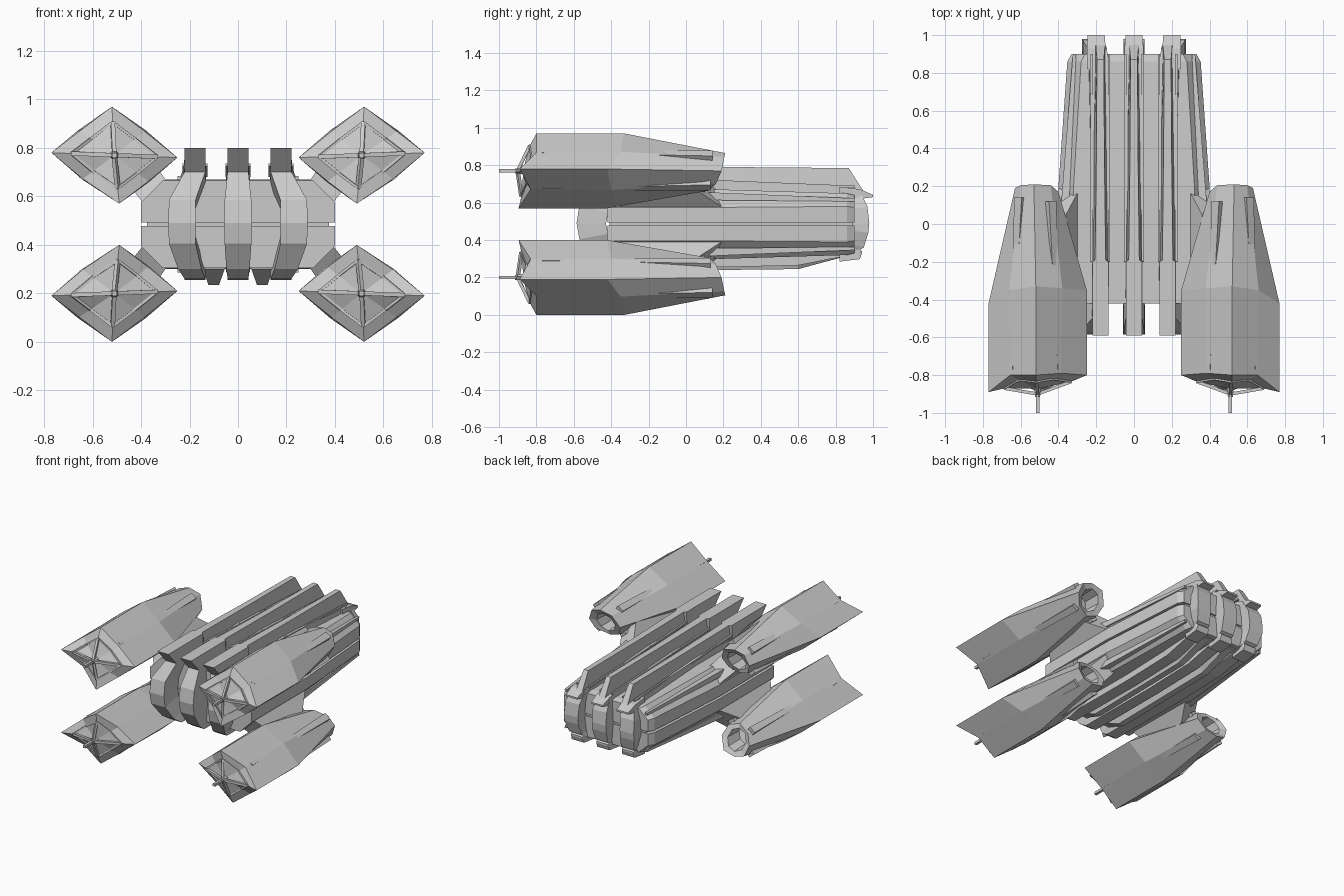
import bpy, bmesh, math
from mathutils import Vector

if "Cube" in bpy.data.objects:
    bpy.data.objects.remove(bpy.data.objects["Cube"])

MID = 0.485  # height of the mirror plane between upper and lower halves


def loft(name, rings, sx=1, sz=1):
    """Skin closed rings of points, cap both ends, optionally mirrored in x / about MID."""
    bm = bmesh.new()
    vr = [[bm.verts.new((sx * x, y, MID + sz * (z - MID))) for x, y, z in r] for r in rings]
    n = len(rings[0])
    for a, b in zip(vr, vr[1:]):
        for i in range(n):
            j = (i + 1) % n
            bm.faces.new((a[i], a[j], b[j], b[i]))
    bm.faces.new(vr[0])
    bm.faces.new(vr[-1])
    bmesh.ops.recalc_face_normals(bm, faces=bm.faces)
    me = bpy.data.meshes.new(name)
    bm.to_mesh(me)
    bm.free()
    ob = bpy.data.objects.new(name, me)
    bpy.context.collection.objects.link(ob)
    return ob


def bar(name, a, b, ra, rb, sx=1, sz=1, sides=4, normal=None):
    """Tapered straight bar from a to b."""
    a, b = Vector(a), Vector(b)
    d = (b - a).normalized()
    u = Vector(normal) if normal else Vector((0, 0, 1))
    u = (u - d * u.dot(d)).normalized()
    v = d.cross(u)
    rings = []
    for p, r in ((a, ra), (b, rb)):
        rings.append([p + (u * math.cos(t) + v * math.sin(t)) * r
                      for t in (math.tau * (i + .5) / sides for i in range(sides))])
    return loft(name, rings, sx, sz)


def inset(ring, c, s, ys):
    return [(c[0] + (x - c[0]) * s, yy, c[1] + (z - c[1]) * s) for (x, y, z), yy in zip(ring, ys)]


# Hull: upper and lower shells split by a thin side groove, plus a core
def shell(y, w, wt, z1, z2):
    return [(w, y, .493), (w, y, z1), (wt, y, z2), (-wt, y, z2), (-w, y, z1), (-w, y, .493)]


sections = [(-.42, .40, .31, .575, .665), (.2, .40, .32, .575, .67),
            (.86, .353, .28, .58, .65), (.9, .33, .26, .575, .64)]
for part, s in (("upper", 1), ("lower", -1)):
    loft("hull_shell_" + part, [shell(*q) for q in sections], 1, s)
core = lambda y, w: [(w, y, .45), (w, y, .52), (-w, y, .52), (-w, y, .45)]
loft("hull_core", [core(-.41, .375), core(.2, .375), core(.89, .31)])

# Hoops wrapped around the hull: (y, z, centre factor, half width)
hoop = [(-.50, .70, 0, .043), (-.57, .585, 1, .055), (-.585, .49, 1, .057), (-.57, .405, 1, .055),
        (-.50, .30, .4, .048), (-.44, .26, 0, .043), (.2, .255, 0, .043), (.6, .265, 0, .043),
        (.88, .32, .1, .045), (.95, .36, .5, .05), (.975, .44, .8, .055), (.98, .49, .8, .055),
        (.97, .58, .7, .055), (.93, .66, .3, .05), (.88, .68, .2, .05), (.2, .72, 0, .045)]
for side in (-1, 0, 1):
    rings = []
    for y, z, f, h in hoop + hoop[:1]:
        xc = side * (.178 + .052 * f)
        yi, zi = .2 + (y - .2) * .8, MID + (z - MID) * .65
        rings.append([(xc - h, y, z), (xc + h, y, z), (xc + h, yi, zi), (xc - h, yi, zi)])
    loft("hull_hoop", rings)

    # Dorsal rail with overhanging nose, narrowing to a tall fin
    x = side * .178
    rail = lambda y, yb, zt, zb, ht, hb: [(x - ht, y, zt), (x + ht, y, zt), (x + hb, yb, zb), (x - hb, yb, zb)]
    loft("dorsal_rail", [rail(-.59, -.49, .80, .69, .043, .043), rail(-.2, -.2, .80, .66, .043, .045),
                         rail(-.19, -.19, .80, .66, .028, .045), rail(.3, .3, .79, .66, .022, .04),
                         rail(.87, .95, .785, .66, .018, .025)])
    bar("rail_edge", (x + .046, -.2, .73), (x + .046, .9, .685), .008, .008)
    bar("rail_edge", (x - .046, -.2, .73), (x - .046, .9, .685), .008, .008)

    # Tail hooks above and below
    xt = side * .2
    for zs, tip in ((1, 1.0), (-1, .94)):
        hook = lambda y, z0, z1, h: [(xt - h, y, z0), (xt + h, y, z0), (xt + h, y, z1), (xt - h, y, z1)]
        loft("tail_hook", [hook(.82, .64, .685, .05), hook(.93, .62, .672, .05), hook(tip, .63, .642, .045)], 1, zs)

for sx in (-1, 1):
    # Ventral keel between hoops
    keel = lambda y, zb, hb: [(sx * .1 - .05, y, .32), (sx * .1 + .05, y, .32),
                              (sx * .1 + hb, y, zb), (sx * .1 - hb, y, zb)]
    loft("ventral_keel", [keel(-.40, .30, .045), keel(-.25, .235, .022), keel(.6, .245, .022), keel(.88, .33, .03)])

    for sz in (-1, 1):
        m = (sx, sz)
        # Stiffeners along the hull shoulder
        bar("shoulder_stiffener", (.365, .1, .635), (.315, .9, .615), .03, .012, *m)

        # Pylon from hull shoulder to pod
        loft("pylon", [[(.28, -.38, .64), (.28, .20, .64), (.38, .22, .56), (.38, -.40, .56)],
                       [(.36, -.30, .76), (.36, .05, .76), (.47, .05, .67), (.47, -.30, .67)]], *m)

        # Pod: rings run top, outer, bottom, inner with edge midpoints between
        c = (.51, .77)
        front = [(.52, -.80, .97), (.655, -.80, .868), (.77, -.89, .78), (.64, -.83, .672),
                 (.49, -.895, .57), (.37, -.82, .662), (.25, -.80, .76), (.385, -.79, .868)]
        waist = [(.52, -.33, .97), (.66, -.35, .872), (.77, -.42, .78), (.64, -.40, .668),
                 (.49, -.42, .57), (.365, -.38, .66), (.25, -.35, .76), (.38, -.34, .872)]
        rear = [(.53, .21, .865), (.60, .205, .845), (.63, .19, .77), (.60, .16, .70),
                (.51, .125, .665), (.43, .135, .69), (.40, .17, .76), (.44, .205, .845)]
        face = inset(front, c, .68, [-.835, -.825, -.87, -.85, -.88, -.845, -.835, -.82])
        hub = inset(front, c, .05, [-.87] * 8)
        tilt = lambda r, dy: [(.515 + r * math.sin(t), .165 + dy + .4 * r * math.cos(t), .765 + r * math.cos(t))
                              for t in (math.tau * i / 8 for i in range(8))]
        loft("pod_body", [hub, face, front, waist, rear, tilt(.072, 0), tilt(.065, -.12)], *m)

        # Cross struts over the nose, with hub and probe
        for i in (0, 2, 4, 6):
            bar("nose_strut", face[i], (.51, -.90, .77), .012, .012, *m)
            bar("nose_frame", face[i], face[(i + 1) % 8], .008, .008, *m)
            bar("nose_frame", face[i], face[(i - 1) % 8], .008, .008, *m)
        bar("nose_hub", (.51, -.915, .77), (.51, -.86, .77), .014, .02, *m, sides=8)
        bar("nose_probe", (.51, -1.0, .77), (.51, -.86, .77), .013, .013, *m)

        # Raised ribs down each pod face
        for a, b, n in (((.645, -.77, .865), (.60, .14, .845), (.6, 0, .8)),
                        ((.64, -.77, .68), (.60, .13, .70), (.6, 0, -.8)),
                        ((.375, -.77, .675), (.435, .10, .69), (-.6, 0, -.8)),
                        ((.40, -.77, .87), (.445, .12, .85), (-.6, 0, .8))):
            bar("pod_rib", a, b, .015, .034, *m, normal=n)
